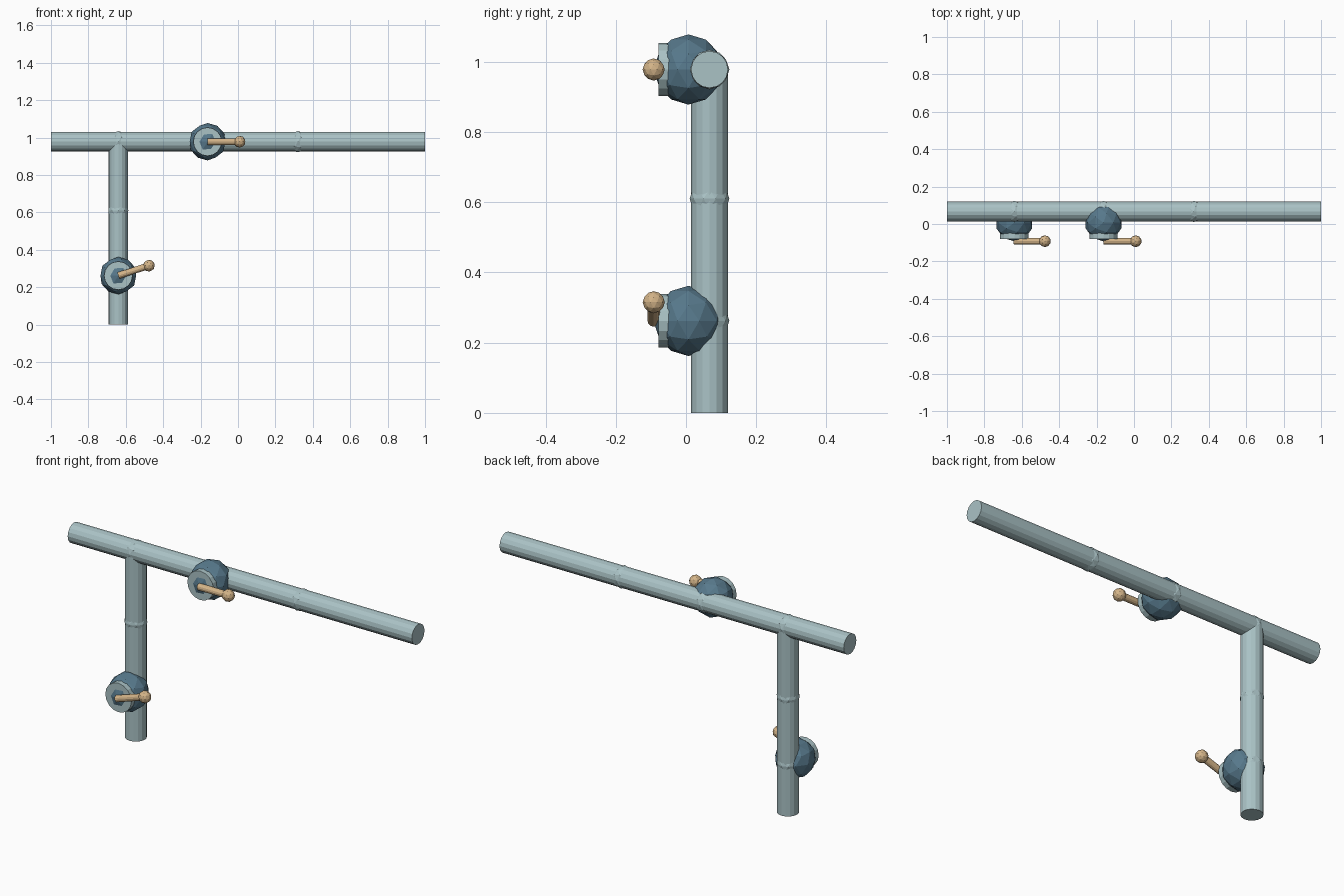
import bpy, bmesh, math
from mathutils import Vector, Matrix

if "Cube" in bpy.data.objects:
    bpy.data.objects.remove(bpy.data.objects["Cube"])


def material(name, rgb):
    m = bpy.data.materials.new(name)
    m.diffuse_color = (*rgb, 1)
    m.use_nodes = True
    m.node_tree.nodes["Principled BSDF"].inputs["Base Color"].default_value = m.diffuse_color
    return m


STEEL = material("pale steel", (0.40, 0.54, 0.56))
BLUE = material("slate blue", (0.095, 0.19, 0.26))
TAN = material("tan", (0.66, 0.46, 0.25))


def finish(bm, name, mat):
    me = bpy.data.meshes.new(name)
    bm.to_mesh(me)
    bm.free()
    me.materials.append(mat)
    ob = bpy.data.objects.new(name, me)
    bpy.context.collection.objects.link(ob)
    return ob


def rod(name, a, b, r, mat, sides=16):
    """Capped cylinder between two points."""
    a, b = Vector(a), Vector(b)
    d = b - a
    mx = Matrix.Translation((a + b) / 2) @ d.to_track_quat('Z', 'Y').to_matrix().to_4x4()
    bm = bmesh.new()
    bmesh.ops.create_cone(bm, cap_ends=True, segments=sides, radius1=r, radius2=r,
                          depth=d.length, matrix=mx)
    return finish(bm, name, mat)


def ball(name, centre, r, mat):
    """Low-poly ball."""
    bm = bmesh.new()
    bmesh.ops.create_icosphere(bm, subdivisions=2, radius=r,
                               matrix=Matrix.Translation(centre))
    return finish(bm, name, mat)


PY, PZ, PX = 0.067, 0.978, -0.64   # pipe depth, main height, branch position
PR = 0.0525

# Pipes
rod("main_pipe", (-1, PY, PZ), (1, PY, PZ), PR, STEEL)
rod("branch_pipe", (PX, PY, 0), (PX, PY, PZ), PR, STEEL)

# Joint beads that just break the pipe surface
for i, (x, z) in enumerate([(PX, PZ), (-0.163, PZ), (0.32, PZ), (PX, 0.61), (PX, 0.262)]):
    ball(f"pipe_joint_{i + 1}", (x, PY, z), 0.0565, STEEL)

# Valves: body, front collar, lever and knob
for tag, x, z, deg in (("upper", -0.163, PZ, 0), ("lower", PX, 0.262, 18)):
    ball(f"{tag}_valve_body", (x, 0.007, z), 0.1, BLUE)
    rod(f"{tag}_valve_collar", (x, -0.045, z), (x, -0.079, z), 0.076, STEEL)
    t = math.radians(deg)
    start = (x, -0.092, z)
    tip = (x + 0.172 * math.cos(t), -0.092, z + 0.172 * math.sin(t))
    rod(f"{tag}_lever", start, tip, 0.0175, TAN, 12)
    ball(f"{tag}_lever_knob", tip, 0.0315, TAN)
